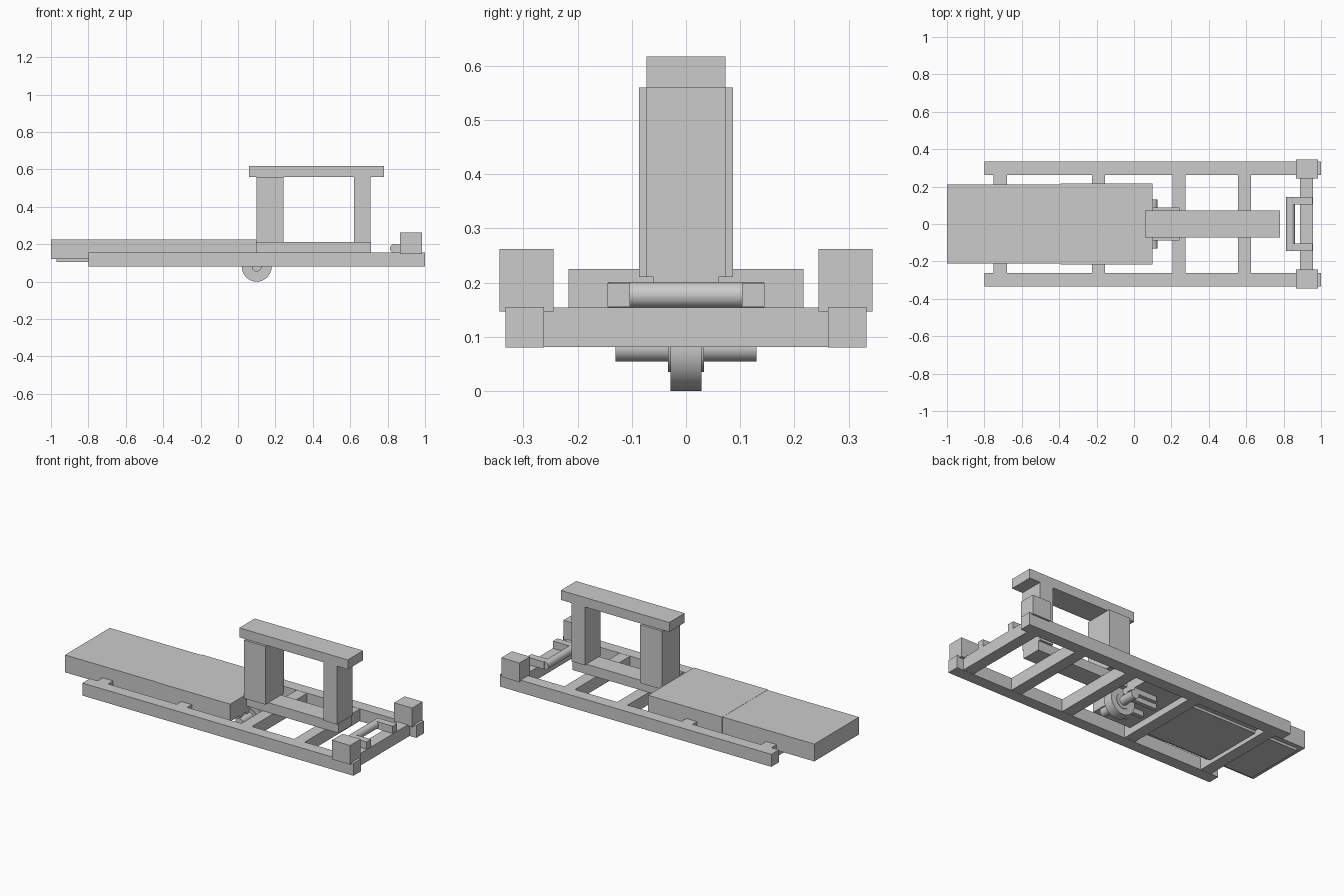
import bpy
import bmesh
import math
from mathutils import Matrix

if "Cube" in bpy.data.objects:
    bpy.data.objects.remove(bpy.data.objects["Cube"])

grey = bpy.data.materials.new("plain grey")
grey.diffuse_color = (0.6, 0.6, 0.6, 1)
grey.use_nodes = True
grey.node_tree.nodes["Principled BSDF"].inputs["Base Color"].default_value = grey.diffuse_color


def finish(name, bm):
    mesh = bpy.data.meshes.new(name)
    bm.to_mesh(mesh)
    bm.free()
    mesh.materials.append(grey)
    obj = bpy.data.objects.new(name, mesh)
    bpy.context.collection.objects.link(obj)
    return obj


def box(name, x, y, z):
    """Box from (min, max) pairs on each axis."""
    bm = bmesh.new()
    bmesh.ops.create_cube(bm, size=1)
    for v in bm.verts:
        v.co = [r[0] if c < 0 else r[1] for c, r in zip(v.co, (x, y, z))]
    return finish(name, bm)


def cylinder(name, x, z, radius, half_width, y=0):
    """Cylinder lying along the y axis."""
    bm = bmesh.new()
    bmesh.ops.create_cone(bm, cap_ends=True, segments=48, radius1=radius,
                          radius2=radius, depth=2 * half_width,
                          matrix=Matrix.Translation((x, y, z)) @ Matrix.Rotation(math.pi / 2, 4, 'X'))
    for f in bm.faces:
        f.smooth = len(f.verts) == 4
    for e in bm.edges:
        e.smooth = all(f.smooth for f in e.link_faces)
    return finish(name, bm)


def pair(name, x, y, z):
    """Matching boxes on both sides of the centre line."""
    box(name + "_left", x, y, z)
    box(name + "_right", x, (-y[1], -y[0]), z)


# Ladder frame
pair("side_rail", (-0.8, 1.0), (0.262, 0.333), (0.08, 0.155))
for i, x in enumerate((-0.715, -0.19, 0.24, 0.59, 0.922)):
    box(f"crossbar_{i + 1}", (x - 0.035, x + 0.035), (-0.264, 0.264), (0.081, 0.154))

# Padded deck with its support plate
box("deck_rear", (-1.0, -0.39), (-0.212, 0.212), (0.12, 0.224))
box("deck_front", (-0.392, 0.1), (-0.217, 0.217), (0.121, 0.225))
box("deck_plate", (-0.97, -0.22), (-0.185, 0.185), (0.105, 0.12))

# Upright portal
box("portal_base", (0.1, 0.71), (-0.06, 0.06), (0.153, 0.212))
box("rear_post", (0.1, 0.243), (-0.087, 0.087), (0.21, 0.56))
box("front_post", (0.62, 0.708), (-0.073, 0.073), (0.21, 0.562))
box("top_beam", (0.06, 0.78), (-0.073, 0.073), (0.56, 0.617))

# Corner blocks, front roller and its arms
pair("corner_block", (0.865, 0.985), (0.244, 0.344), (0.147, 0.262))
cylinder("front_roller", 0.837, 0.177, 0.024, 0.144)
pair("roller_arm", (0.84, 0.955), (0.103, 0.145), (0.155, 0.199))

# Centre wheel with hub, axle and fork
cylinder("wheel", 0.1, 0.08, 0.08, 0.029)
cylinder("hub", 0.1, 0.08, 0.045, 0.033)
cylinder("axle", 0.1, 0.08, 0.026, 0.13)
pair("fork_inner", (-0.1, 0.1), (0.04, 0.065), (0.09, 0.125))
pair("fork_outer", (-0.05, 0.1), (0.1, 0.125), (0.09, 0.125))
